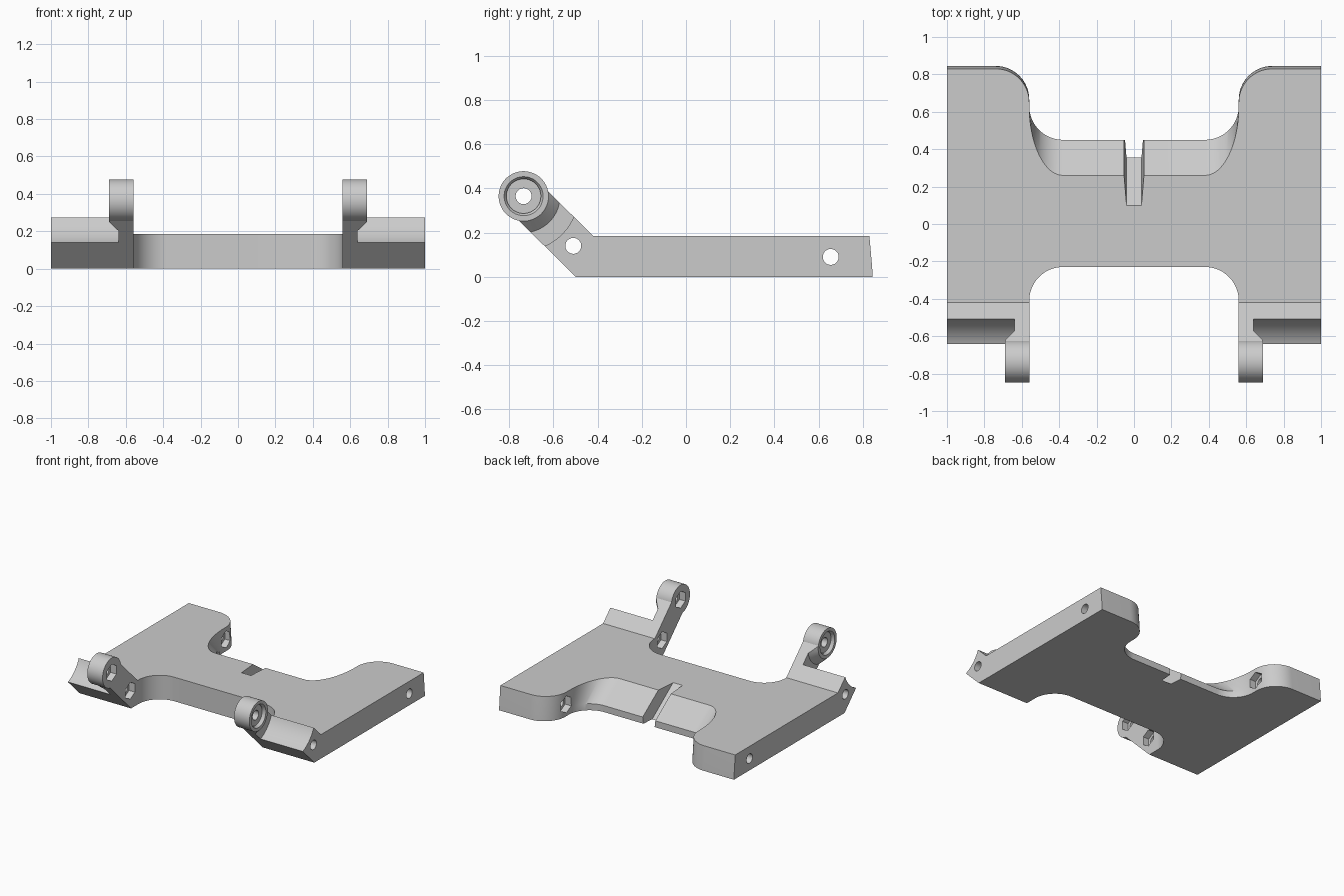
import bpy, bmesh
from math import sin, cos, pi, radians

cube = bpy.data.objects.get("Cube")
if cube:
    bpy.data.objects.remove(cube, do_unlink=True)

grey = bpy.data.materials.new("plain grey")
grey.use_nodes = True
grey.diffuse_color = (0.6, 0.6, 0.6, 1)
grey.node_tree.nodes["Principled BSDF"].inputs["Base Color"].default_value = (0.6, 0.6, 0.6, 1)

RING = (-0.735, 0.365)          # y, z of the arm eyes
INNER, SIDE = 0.56, 1.0         # x of the inner and outer walls


def loft(name, layers):
    """Closed solid through rings of equal point count."""
    bm = bmesh.new()
    rings = [[bm.verts.new(p) for p in layer] for layer in layers]
    n = len(rings[0])
    bm.faces.new(rings[0][::-1])
    bm.faces.new(rings[-1])
    for a, b in zip(rings, rings[1:]):
        for i in range(n):
            j = (i + 1) % n
            bm.faces.new((a[i], a[j], b[j], b[i]))
    bmesh.ops.recalc_face_normals(bm, faces=bm.faces)
    me = bpy.data.meshes.new(name)
    bm.to_mesh(me)
    bm.free()
    me.materials.append(grey)
    ob = bpy.data.objects.new(name, me)
    bpy.context.collection.objects.link(ob)
    return ob


def lathe(name, s, centre, profile, sides=64):
    """Stack of circles (x, radius) around an axis along x, on side s."""
    y, z = centre
    turn = [2 * pi * (i + 0.5) / sides for i in range(sides)]
    return loft(name, [[(s * x, y + r * cos(a), z + r * sin(a)) for a in turn]
                       for x, r in profile])


def combine(target, tool, operation):
    """Apply a boolean and discard the tool."""
    mod = target.modifiers.new(operation, 'BOOLEAN')
    mod.operation, mod.solver, mod.object = operation, 'EXACT', tool
    bpy.context.view_layer.objects.active = target
    bpy.ops.object.modifier_apply(modifier=mod.name)
    bpy.data.objects.remove(tool, do_unlink=True)


def arc(cx, cy, rx, ry, start, end, steps=20):
    angles = [radians(start + (end - start) * i / steps) for i in range(steps + 1)]
    return [(cx + rx * cos(a), cy + ry * sin(a)) for a in angles]


def plate_layer(z, back, notch):
    """Plan outline with rounded notches front and back."""
    half = arc(0.38, -0.41, 0.18, 0.18, 90, 0)
    half += [(INNER, -0.42), (SIDE, -0.42), (SIDE, back)]
    half += arc(0.74, back - 0.18, 0.18, 0.18, 90, 180)
    half += arc(0.38, 0.63, 0.18, 0.63 - notch, 0, -90)
    full = half + [(-x, y) for x, y in reversed(half)]
    return [(x, y, z) for x, y in full]


# Main plate, with the ramp formed by the wider upper notch
frame = loft("frame_plate", [plate_layer(0, 0.845, 0.45),
                             plate_layer(0.05, 0.842, 0.45),
                             plate_layer(0.185, 0.83, 0.26)])

# Sloping slot in the middle of the ramp
def slot_layer(width, lift):
    return [(-width, 0.05, 0.221 + lift), (width, 0.05, 0.221 + lift),
            (width, 0.5, -0.105 + lift), (-width, 0.5, -0.105 + lift)]

combine(frame, loft("slot_cutter", [slot_layer(0.04, 0), slot_layer(0.055, 0.13)]), 'DIFFERENCE')

for s in (1, -1):
    # Slanted front wing, its outer part cut back to leave a slim arm
    side = [(-0.42, 0), (-0.5, 0), (-0.801, 0.299), (-0.669, 0.431), (-0.42, 0.185)]
    arm = loft("front_arm", [[(s * x, y, z) for y, z in side] for x in (INNER, SIDE)])
    clearance = [(0.69, 0.002), (0.69, 0.113), (0.64, 0.165), (0.64, 0.245),
                 (1.1, 0.245), (1.1, 0.002)]
    combine(arm, lathe("clearance_cutter", s, RING, clearance), 'DIFFERENCE')

    # Round eye with a shallow counterbore
    eye = lathe("arm_eye", s, RING, [(INNER, 0.113), (0.69, 0.113)])
    combine(arm, eye, 'UNION')
    bore = lathe("counterbore", s, RING, [(0.665, 0.078), (0.675, 0.078), (0.7, 0.095)])
    combine(arm, bore, 'DIFFERENCE')
    combine(frame, arm, 'UNION')

    # Bolt holes with hexagonal nut pockets on the inner side
    for centre in (RING, (-0.51, 0.14), (0.655, 0.09)):
        hole = lathe("bolt_hole", s, centre, [(0.5, 0.036), (1.1, 0.036)], 32)
        combine(frame, hole, 'DIFFERENCE')
        pocket = lathe("nut_pocket", s, centre, [(0.5, 0.065), (0.61, 0.065)], 6)
        combine(frame, pocket, 'DIFFERENCE')

# Smooth curves with crisp edges
bpy.ops.object.select_all(action='DESELECT')
frame.select_set(True)
bpy.context.view_layer.objects.active = frame
bpy.ops.object.shade_smooth_by_angle(angle=radians(30))
